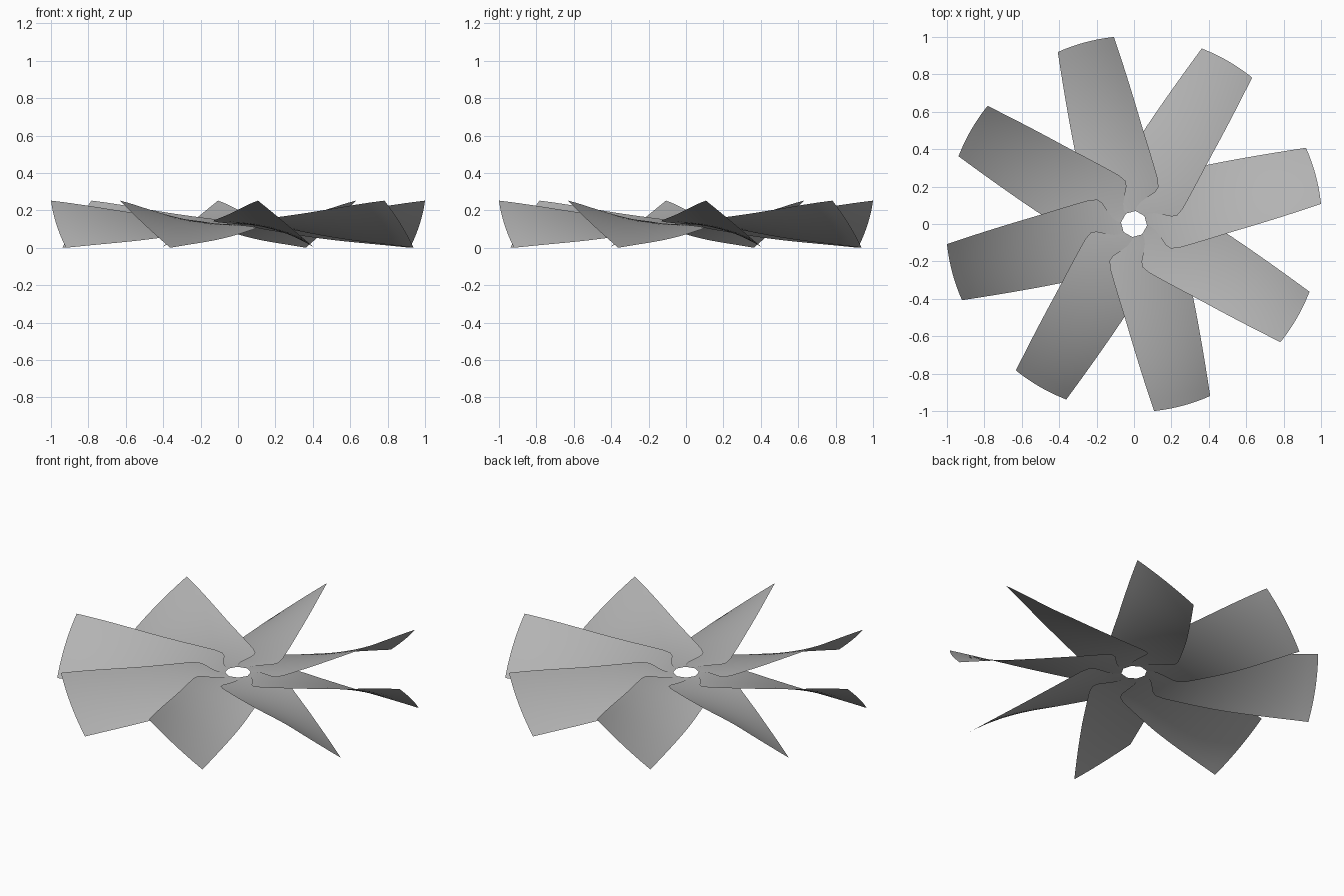
import bpy, bmesh, math

if "Cube" in bpy.data.objects:
    bpy.data.objects.remove(bpy.data.objects["Cube"])

BLADES = 8
AXIS = math.radians(15)      # direction of the first blade
HUB_Z = 0.126
TIP_R = 1.0057
CHORD = 0.2                  # half chord
COLS = 12

# distance from centre, half chord (rounded root, then constant width)
sections = [(0.065, 0.027), (0.085, 0.041), (0.105, 0.07), (0.12, 0.115),
            (0.135, 0.165), (0.155, 0.19), (0.2, CHORD)]
sections += [(0.2 + 0.8 * i / 14, CHORD) for i in range(1, 15)]


def blade_point(s, half, u):
    """Point on the twisted blade, u runs -1 (high edge) to 1 (low edge)."""
    pitch = math.radians(40 * s - 1) if s > 0.07 else 0
    shift = 0.013 * min(1, (1 - s) / 0.5) * half / CHORD
    off = u * half * math.cos(pitch) + shift
    sag = 0.009 * math.sin(math.pi * s) ** 2
    z = HUB_Z - sag - u * half * math.sin(pitch)
    # stretch the rows so the tip follows a circle
    t = max(0, (s - 0.2) / 0.8)
    reach = math.sqrt(TIP_R ** 2 - off ** 2) - 1
    return s + reach * t, off, z


bm = bmesh.new()
roots = []
for k in range(BLADES):
    a = AXIS + k * math.tau / BLADES
    c, d = math.cos(a), math.sin(a)
    rows = []
    for s, half in sections:
        row = []
        for j in range(COLS + 1):
            x, y, z = blade_point(s, half, 2 * j / COLS - 1)
            row.append(bm.verts.new((x * c - y * d, x * d + y * c, z)))
        rows.append(row)
    roots += rows[0]
    for r0, r1 in zip(rows, rows[1:]):
        for j in range(COLS):
            bm.faces.new((r0[j], r1[j], r1[j + 1], r0[j + 1]))

# weld neighbouring blades at the centre hole
bmesh.ops.remove_doubles(bm, verts=roots, dist=0.003)
mesh = bpy.data.meshes.new("fan_blades")
bm.to_mesh(mesh)
bm.free()
fan = bpy.data.objects.new("fan_blades", mesh)
bpy.context.collection.objects.link(fan)
for p in mesh.polygons:
    p.use_smooth = True

# dark grey blades
grey = bpy.data.materials.new("blade_grey")
grey.diffuse_color = (0.45, 0.45, 0.45, 1)
grey.use_nodes = True
grey.node_tree.nodes["Principled BSDF"].inputs["Base Color"].default_value = grey.diffuse_color
mesh.materials.append(grey)
